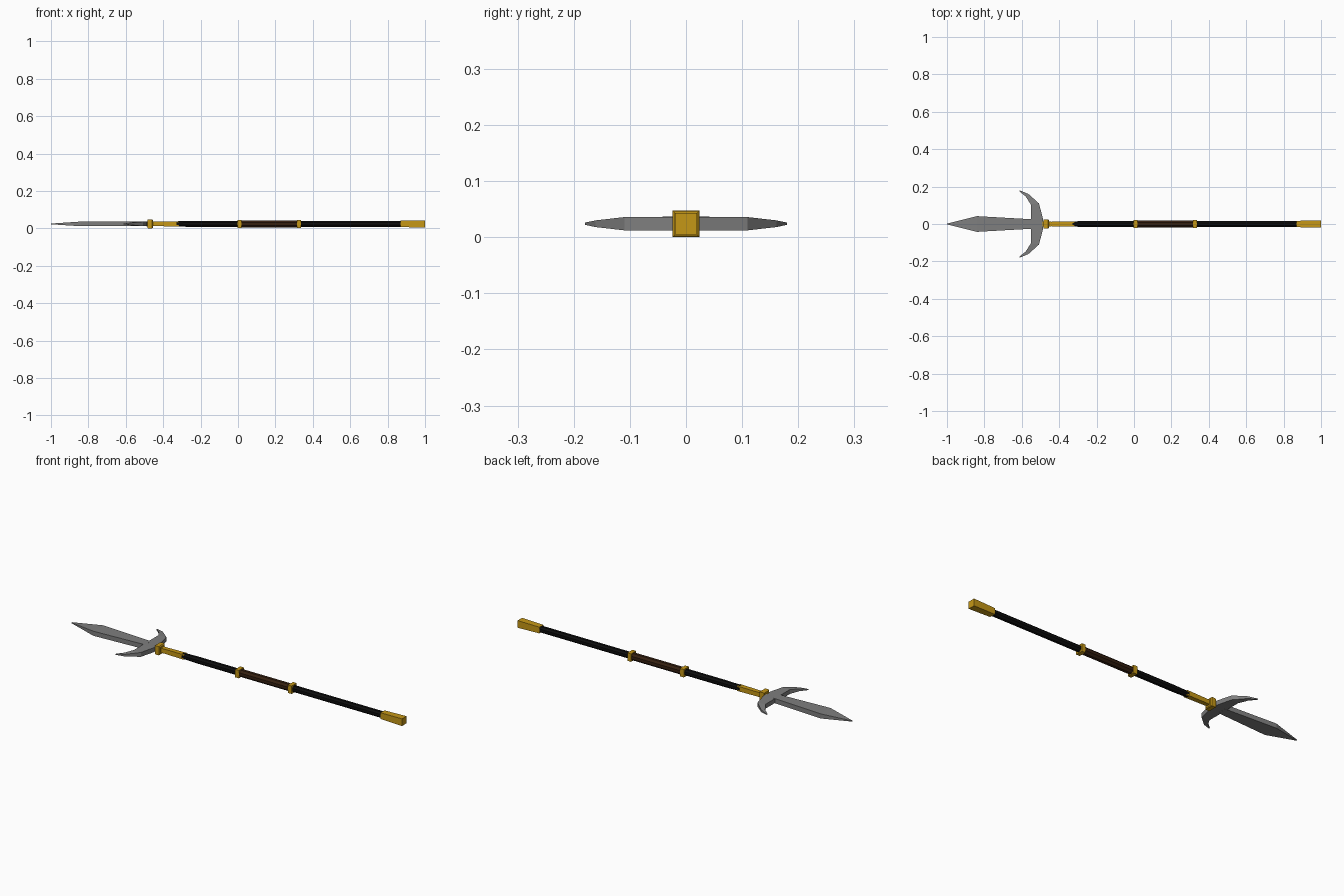
import bpy, bmesh, math

if "Cube" in bpy.data.objects:
    bpy.data.objects.remove(bpy.data.objects["Cube"])

CZ = 0.024  # height of the long axis


def material(name, rgb):
    m = bpy.data.materials.new(name)
    m.diffuse_color = (*rgb, 1)
    m.use_nodes = True
    m.node_tree.nodes["Principled BSDF"].inputs["Base Color"].default_value = m.diffuse_color
    return m


steel = material("steel grey", (0.21, 0.21, 0.21))
gold = material("gold", (0.56, 0.31, 0.008))
black = material("black", (0.004, 0.004, 0.004))
brown = material("dark brown", (0.035, 0.014, 0.005))


def finish(bm, name, mat):
    bmesh.ops.recalc_face_normals(bm, faces=bm.faces)
    me = bpy.data.meshes.new(name)
    bm.to_mesh(me)
    bm.free()
    me.materials.append(mat)
    ob = bpy.data.objects.new(name, me)
    bpy.context.collection.objects.link(ob)
    return ob


def rod(name, stations, sides, mat):
    """Loft along x; stations are (x, half width across flats)."""
    bm = bmesh.new()
    rings = []
    for x, h in stations:
        r = h / math.cos(math.pi / sides)
        rings.append([bm.verts.new((x, r * math.cos((i + .5) * math.tau / sides),
                                    CZ + r * math.sin((i + .5) * math.tau / sides)))
                      for i in range(sides)])
    for a, b in zip(rings, rings[1:]):
        for i in range(sides):
            j = (i + 1) % sides
            bm.faces.new((a[i], a[j], b[j], b[i]))
    bm.faces.new(rings[0])
    bm.faces.new(rings[-1])
    return finish(bm, name, mat)


def plate(name, pairs, mat):
    """Flat bar lofted through cross-sections: (point a, point b, half thickness)."""
    bm = bmesh.new()
    rings = [[bm.verts.new((*p, CZ + s * t)) for p, s in ((a, 1), (b, 1), (b, -1), (a, -1))]
             for a, b, t in pairs]
    for a, b in zip(rings, rings[1:]):
        for i in range(4):
            j = (i + 1) % 4
            bm.faces.new((a[i], a[j], b[j], b[i]))
    bm.faces.new(rings[0])
    bm.faces.new(rings[-1])
    return finish(bm, name, mat)


# Blade: flat, swelling then coming to a point
plate("blade", [((x, w), (x, -w), t) for x, w, t in
                ((-1.0, 0.002, 0.002), (-0.84, 0.042, 0.0125), (-0.54, 0.025, 0.0125))], steel)

# Curved side prongs: one arm, mirrored into the crescent
arm = [((-0.612, 0.180), (-0.612, 0.174), 0.002),
       ((-0.565, 0.161), (-0.580, 0.148), 0.006),
       ((-0.508, 0.110), (-0.552, 0.105), 0.0118),
       ((-0.486, 0.025), (-0.552, 0.025), 0.0122)]
mirrored = [((a[0], -a[1]), (b[0], -b[1]), t) for a, b, t in reversed(arm)]
plate("side_prongs", arm + mirrored, steel)

# Shaft and leather grip
rod("shaft", [(-0.33, 0.014), (-0.25, 0.016), (0.89, 0.016)], 8, black)
rod("grip", [(0.015, 0.0185), (0.32, 0.0185)], 8, brown)

# Gold fittings
rod("neck_socket", [(-0.49, 0.013), (-0.44, 0.012), (-0.315, 0.0135)], 4, gold)
rod("neck_collar", [(-0.485, 0.022), (-0.48, 0.024), (-0.46, 0.024), (-0.455, 0.020)], 4, gold)
for i, x in enumerate((-0.002, 0.316)):
    rod("grip_ring_%d" % (i + 1), [(x, 0.0215), (x + 0.022, 0.0215)], 4, gold)
rod("butt_cap", [(0.87, 0.017), (1.0, 0.0195)], 4, gold)
